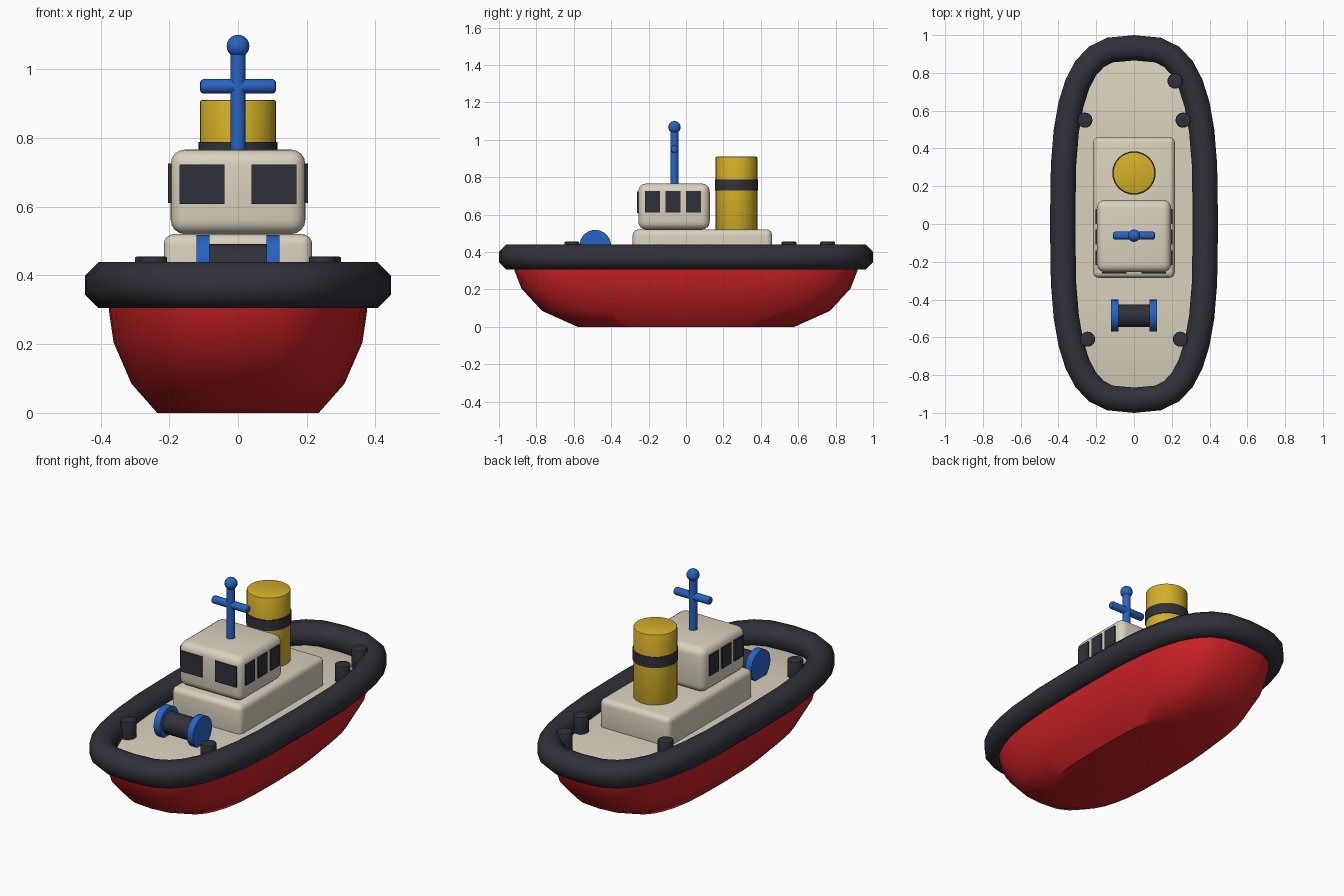
import bpy, bmesh, math
from mathutils import Vector

cube = bpy.data.objects.get("Cube")
if cube:
    bpy.data.objects.remove(cube, do_unlink=True)


def material(name, rgb):
    m = bpy.data.materials.new(name)
    m.use_nodes = True
    m.diffuse_color = (*rgb, 1)
    m.node_tree.nodes["Principled BSDF"].inputs["Base Color"].default_value = (*rgb, 1)
    return m


RED = material("hull red", (0.6, 0.015, 0.018))
DARK = material("rubber black", (0.03, 0.031, 0.042))
CREAM = material("cream", (0.7, 0.64, 0.51))
YELLOW = material("funnel yellow", (0.66, 0.43, 0.02))
BLUE = material("fittings blue", (0.02, 0.125, 0.56))


def finish(name, bm, mat, angle=40):
    bmesh.ops.recalc_face_normals(bm, faces=bm.faces)
    me = bpy.data.meshes.new(name)
    bm.to_mesh(me)
    bm.free()
    me.materials.append(mat)
    ob = bpy.data.objects.new(name, me)
    bpy.context.collection.objects.link(ob)
    bpy.ops.object.select_all(action='DESELECT')
    ob.select_set(True)
    bpy.context.view_layer.objects.active = ob
    bpy.ops.object.shade_smooth_by_angle(angle=math.radians(angle))
    return ob


def box(name, lo, hi, mat, bevel=0):
    lo, hi = Vector(lo), Vector(hi)
    bm = bmesh.new()
    bmesh.ops.create_cube(bm, size=1)
    for v in bm.verts:
        v.co = (lo + hi) / 2 + v.co * (hi - lo)
    if bevel:
        bmesh.ops.bevel(bm, geom=bm.edges[:], offset=bevel, segments=4,
                        profile=0.5, affect='EDGES')
    return finish(name, bm, mat)


def cylinder(name, center, radius, length, mat, axis='Z', sides=32, bevel=0):
    bm = bmesh.new()
    bmesh.ops.create_cone(bm, cap_ends=True, segments=sides, radius1=radius,
                          radius2=radius, depth=length)
    if bevel:
        rims = [e for e in bm.edges if abs(e.verts[0].co.z - e.verts[1].co.z) < 1e-4]
        bmesh.ops.bevel(bm, geom=rims, offset=bevel, segments=2,
                        profile=0.5, affect='EDGES')
    for v in bm.verts:
        if axis == 'X':
            v.co = Vector((v.co.z, v.co.y, -v.co.x))
        v.co += Vector(center)
    return finish(name, bm, mat)


def outline(a, b, z, count=32, power=3):
    """Rounded-rectangle plan shape of the boat."""
    pts = []
    for i in range(count):
        t = math.tau * i / count
        c, s = math.cos(t), math.sin(t)
        pts.append(Vector((math.copysign(abs(c) ** (2 / power), c) * a,
                           math.copysign(abs(s) ** (2 / power), s) * b, z)))
    return pts


def loft(bm, rings, closed=False):
    rows = [[bm.verts.new(p) for p in r] for r in rings]
    pairs = list(zip(rows, rows[1:]))
    if closed:
        pairs.append((rows[-1], rows[0]))
    for r, s in pairs:
        for i in range(len(r)):
            j = (i + 1) % len(r)
            bm.faces.new((r[i], r[j], s[j], s[i]))
    return rows


# Hull
bm = bmesh.new()
rows = loft(bm, [outline(0.235, 0.58, 0), outline(0.31, 0.77, 0.085),
                 outline(0.362, 0.88, 0.205), outline(0.376, 0.917, 0.3),
                 outline(0.376, 0.92, 0.32)])
bm.faces.new(rows[0])
bm.faces.new(rows[-1])
finish("hull", bm, RED)

# Deck, falling gently toward bow and stern
bm = bmesh.new()
rings = [outline(0.37 * k, 0.92 * k, 0.365) for k in (1, 0.9, 0.8, 0.7, 0.6, 0.5, 0.3)]
for ring in rings:
    for p in ring:
        p.z -= 0.2 * max(0, abs(p.y) - 0.45) ** 2
rows = loft(bm, rings)
bm.faces.new(rows[-1])
deck = finish("deck", bm, CREAM)
if deck.data.polygons[-1].normal.z < 0:
    deck.data.flip_normals()

# Rubber fender swept around the gunwale
bm = bmesh.new()
path = outline(0.378, 0.933, 0.372)
rings = []
for k in range(8):
    a = math.radians(22.5 + 45 * k)
    ring = []
    for i, p in enumerate(path):
        t = path[(i + 1) % len(path)] - path[i - 1]
        out = Vector((t.y, -t.x, 0)).normalized()
        ring.append(p + 0.0725 * (out * math.cos(a) + Vector((0, 0, math.sin(a)))))
    rings.append(ring)
loft(bm, rings, closed=True)
finish("fender", bm, DARK, 60)

# Deckhouse and wheelhouse
box("deckhouse", (-0.216, -0.285, 0.34), (0.216, 0.46, 0.52), CREAM, 0.03)
box("wheelhouse", (-0.196, -0.255, 0.52), (0.196, 0.127, 0.766), CREAM, 0.042)

# Windows
for side, label in ((1, "left"), (-1, "right")):
    xs = sorted((side * 0.04, side * 0.17))
    box("front_window_" + label, (xs[0], -0.261, 0.607), (xs[1], -0.253, 0.722), DARK)
    xs = sorted((side * 0.194, side * 0.203))
    for n in range(3):
        y = -0.218 + 0.109 * n
        box(f"side_window_{label}_{n + 1}", (xs[0], y, 0.61), (xs[1], y + 0.079, 0.725), DARK)

# Funnel
cylinder("funnel", (0, 0.27, 0.705), 0.111, 0.41, YELLOW, bevel=0.006)
cylinder("funnel_band", (0, 0.27, 0.758), 0.115, 0.06, DARK)

# Mast
cylinder("mast", (0, -0.062, 0.91), 0.022, 0.29, BLUE, sides=16)
cylinder("mast_crossbar", (0, -0.062, 0.95), 0.021, 0.22, BLUE, 'X', 12, 0.009)
bm = bmesh.new()
bmesh.ops.create_uvsphere(bm, u_segments=20, v_segments=12, radius=0.033)
bmesh.ops.translate(bm, verts=bm.verts, vec=(0, -0.062, 1.067))
finish("mast_ball", bm, BLUE)

# Winch
cylinder("winch_drum", (0, -0.485, 0.432), 0.06, 0.19, DARK, 'X')
for side, label in ((1, "left"), (-1, "right")):
    cylinder("winch_flange_" + label, (side * 0.102, -0.485, 0.434), 0.084, 0.038, BLUE, 'X')

# Bollards
spots = [(-0.26, 0.55), (0.26, 0.55), (0.217, 0.757), (-0.246, -0.61), (0.246, -0.61)]
for n, (x, y) in enumerate(spots):
    cylinder(f"bollard_{n + 1}", (x, y, 0.395), 0.04, 0.12, DARK, sides=20, bevel=0.006)
